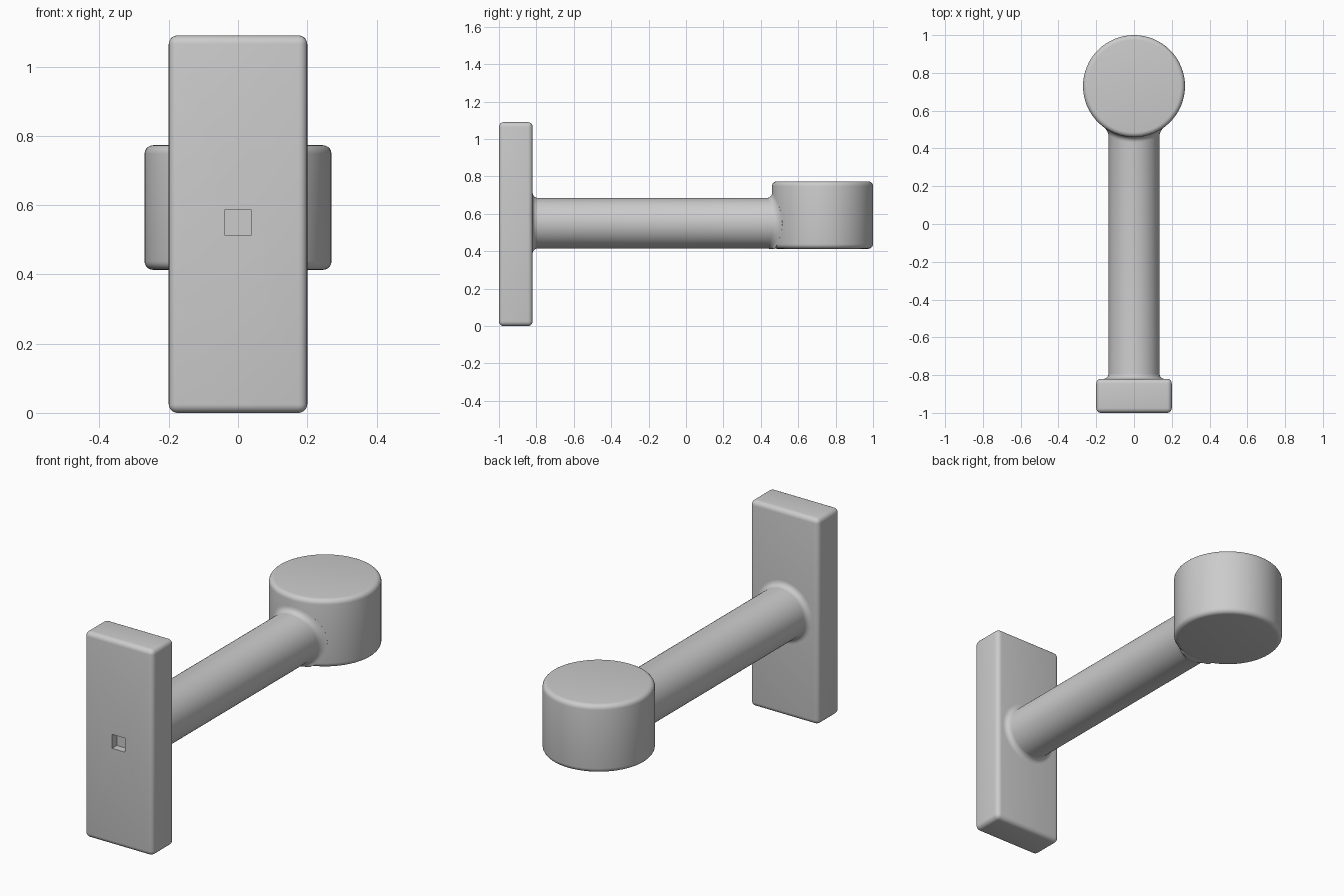
import bpy, bmesh, math
from mathutils import Matrix

old = bpy.data.objects.get("Cube")
if old:
    bpy.data.objects.remove(old, do_unlink=True)

grey = bpy.data.materials.new("plain_grey")
grey.use_nodes = True
grey.diffuse_color = (0.6, 0.6, 0.6, 1)
grey.node_tree.nodes["Principled BSDF"].inputs["Base Color"].default_value = (0.6, 0.6, 0.6, 1)

AXIS_Z = 0.55                      # height of the arm axis
ARM_R, FILLET = 0.135, 0.028
PLATE_BACK = -0.82
HEAD_R, HEAD_Y, HEAD_LOW, HEAD_TOP = 0.27, 0.73, 0.413, 0.773
ROUND = 0.025


def finish(bm, name):
    bmesh.ops.recalc_face_normals(bm, faces=bm.faces)
    mesh = bpy.data.meshes.new(name)
    bm.to_mesh(mesh)
    bm.free()
    mesh.materials.append(grey)
    obj = bpy.data.objects.new(name, mesh)
    bpy.context.collection.objects.link(obj)
    bpy.ops.object.select_all(action='DESELECT')
    obj.select_set(True)
    bpy.context.view_layer.objects.active = obj
    bpy.ops.object.shade_smooth_by_angle(angle=math.radians(35))
    return obj


def round_edges(bm, edges):
    bmesh.ops.bevel(bm, geom=edges, offset=ROUND, offset_type='OFFSET',
                    segments=5, profile=0.5, affect='EDGES')


# Mounting plate: rounded slab with a small square socket in its front
bm = bmesh.new()
size = Matrix.Diagonal((0.4, 0.18, 1.09, 1))
bmesh.ops.create_cube(bm, size=1, matrix=Matrix.Translation((0, -0.91, 0.545)) @ size)
round_edges(bm, bm.edges[:])
bm.normal_update()
front = max((f for f in bm.faces if f.normal.y < -0.99), key=lambda f: f.calc_area())
for depth in (0, 0.04):
    bmesh.ops.inset_individual(bm, faces=[front], thickness=0.005)
    for v in front.verts:
        v.co.x = math.copysign(0.037, v.co.x)
        v.co.z = AXIS_Z + math.copysign(0.037, v.co.z - AXIS_Z)
        v.co.y = -1 + depth
finish(bm, "mounting_plate")

# Head: upright drum with rounded rims
bm = bmesh.new()
bmesh.ops.create_cone(bm, cap_ends=True, segments=64, radius1=HEAD_R, radius2=HEAD_R,
                      depth=HEAD_TOP - HEAD_LOW,
                      matrix=Matrix.Translation((0, HEAD_Y, (HEAD_LOW + HEAD_TOP) / 2)))
rims = [e for e in bm.edges if abs(e.verts[0].co.z - e.verts[1].co.z) < 0.001]
round_edges(bm, rims)
finish(bm, "drum_head")


# Arm: round bar with a fillet flaring into the plate and into the drum
def plate_surface(x):
    return PLATE_BACK


def drum_surface(x):
    return HEAD_Y - math.sqrt(HEAD_R ** 2 - x ** 2)


SEGMENTS, STEPS = 64, 6
sections = [(plate_surface, 1, i / STEPS) for i in range(STEPS + 1)]
sections += [(drum_surface, -1, 1 - i / STEPS) for i in range(STEPS + 1)]
bm = bmesh.new()
rings = []
for surface, direction, t in sections:
    a = t * math.pi / 2
    radius = ARM_R + FILLET * (1 - math.sin(a))
    ring = []
    for k in range(SEGMENTS):
        u = 2 * math.pi * k / SEGMENTS
        x, z = radius * math.cos(u), AXIS_Z + radius * math.sin(u)
        y = surface(x) + direction * FILLET * (1 - math.cos(a))
        if direction < 0:
            z = max(z, HEAD_LOW)
        ring.append(bm.verts.new((x, y, z)))
    rings.append(ring)
for r0, r1 in zip(rings, rings[1:]):
    for k in range(SEGMENTS):
        n = (k + 1) % SEGMENTS
        bm.faces.new((r0[k], r0[n], r1[n], r1[k]))
# Carry the bar into the drum, so the joint is closed at its lower rim
end = [bm.verts.new((v.co.x * 0.8, HEAD_Y - 0.1, AXIS_Z + (v.co.z - AXIS_Z) * 0.8))
       for v in rings[-1]]
for k in range(SEGMENTS):
    n = (k + 1) % SEGMENTS
    bm.faces.new((rings[-1][k], rings[-1][n], end[n], end[k]))
bm.faces.new(end)
bm.faces.new(rings[0])
finish(bm, "arm")
